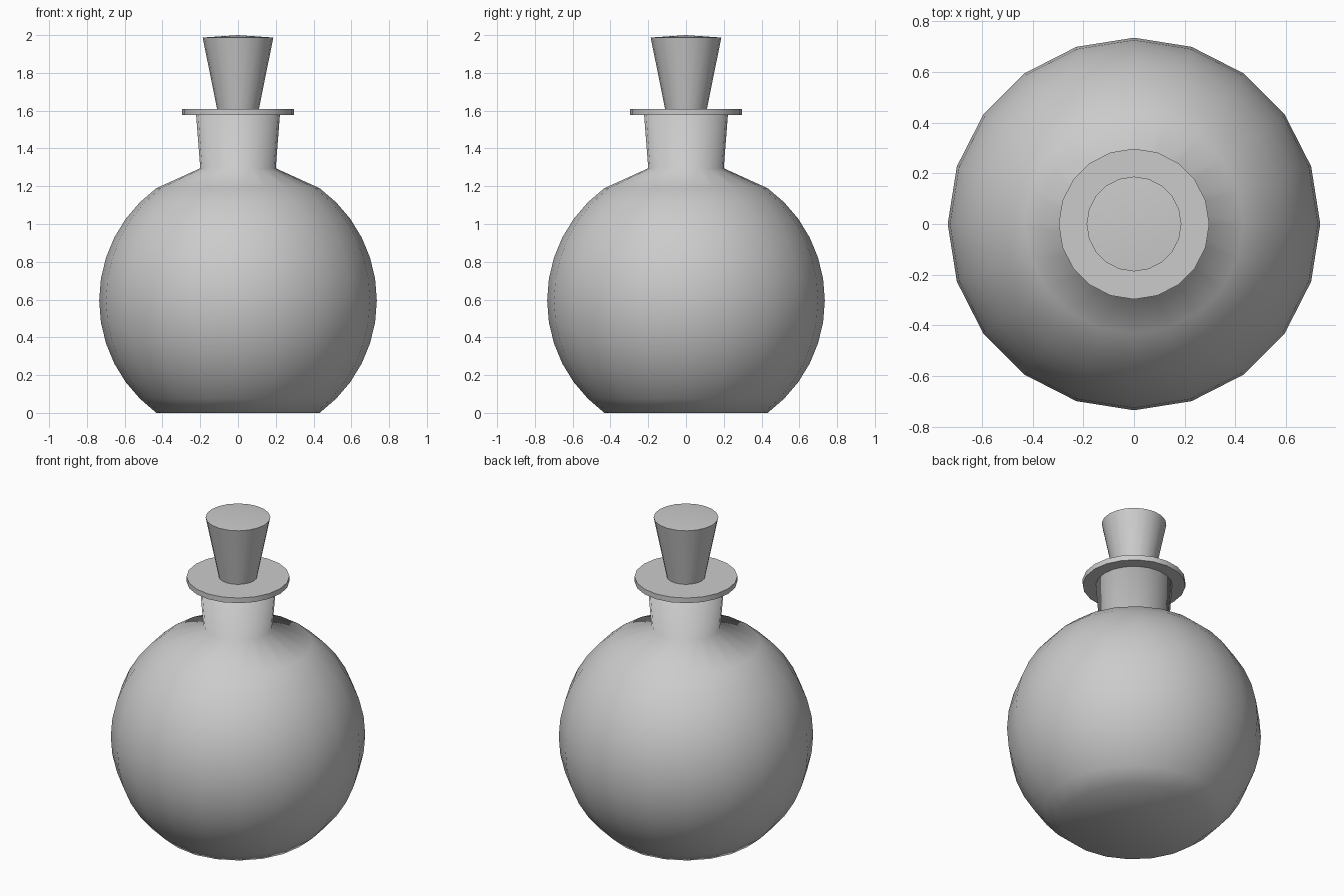
import bpy, bmesh
from math import sin, cos, pi, radians

if "Cube" in bpy.data.objects:
    bpy.data.objects.remove(bpy.data.objects["Cube"])

SIDES = 20


def lathe(name, profile, smooth_angle):
    """Revolve (radius, z) points around z; radius 0 makes a pole."""
    bm = bmesh.new()
    rings = []
    for r, z in profile:
        if r == 0:
            rings.append([bm.verts.new((0, 0, z))] * SIDES)
        else:
            rings.append([bm.verts.new((r * cos(2 * pi * i / SIDES),
                                        r * sin(2 * pi * i / SIDES), z))
                          for i in range(SIDES)])
    for a, b in zip(rings, rings[1:]):
        for i in range(SIDES):
            j = (i + 1) % SIDES
            bm.faces.new(list(dict.fromkeys((a[i], a[j], b[j], b[i]))))
    for ring in (rings[0], rings[-1]):
        if ring[0] is not ring[1]:
            bm.faces.new(ring)
    bmesh.ops.recalc_face_normals(bm, faces=bm.faces)
    mesh = bpy.data.meshes.new(name)
    bm.to_mesh(mesh)
    bm.free()
    obj = bpy.data.objects.new(name, mesh)
    bpy.context.collection.objects.link(obj)
    mesh.shade_smooth()
    if smooth_angle < 180:
        mesh.set_sharp_from_angle(angle=radians(smooth_angle))
    return obj


# Round flask body: sphere cut flat at the base, sloped shoulder, flared neck
R, CZ = 0.735, 0.595
sphere = [(R * cos(radians(a)), CZ + R * sin(radians(a)))
          for a in range(-54, 55, 9)]
sphere[0] = (sphere[0][0], 0)
lathe("flask_body", sphere + [(0.2, 1.295), (0.222, 1.58)], 180)

# Flat lip around the mouth
lathe("flask_lip", [(0.297, 1.577), (0.297, 1.61)], 40)

# Tapered stopper with a barely domed top
lathe("stopper", [(0.108, 1.595), (0.187, 1.987), (0, 2.0)], 40)
